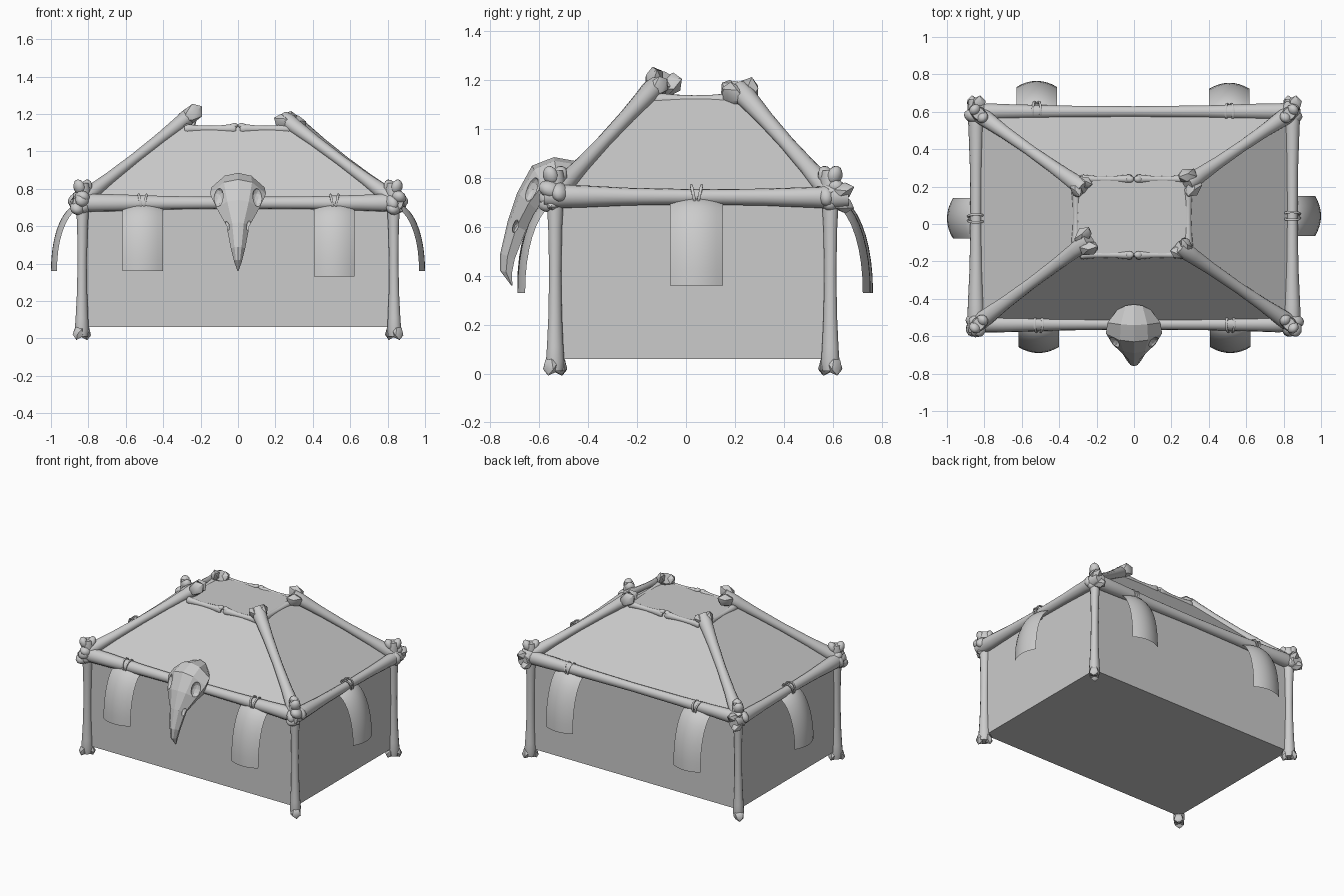
import bpy, bmesh, math
from mathutils import Vector, Matrix

if "Cube" in bpy.data.objects:
    bpy.data.objects.remove(bpy.data.objects["Cube"])


def finish(name, bm, angle=None):
    bmesh.ops.recalc_face_normals(bm, faces=bm.faces)
    me = bpy.data.meshes.new(name)
    bm.to_mesh(me)
    bm.free()
    ob = bpy.data.objects.new(name, me)
    bpy.context.collection.objects.link(ob)
    if angle:
        bpy.ops.object.select_all(action='DESELECT')
        ob.select_set(True)
        bpy.context.view_layer.objects.active = ob
        bpy.ops.object.shade_smooth_by_angle(angle=math.radians(angle))
    return ob


def loft(bm, rings, close=True, caps=True):
    vs = [[bm.verts.new(p) for p in r] for r in rings]
    n = len(vs[0])
    for a, b in zip(vs, vs[1:]):
        for i in range(n if close else n - 1):
            j = (i + 1) % n
            bm.faces.new((a[i], a[j], b[j], b[i]))
    if caps:
        bm.faces.new(vs[0])
        bm.faces.new(vs[-1])


def bone(name, p0, p1, r, side=(1, 0, 0), knob=(1.0, 1.0)):
    """Shaft flaring to a two-lobed knuckle at each end (rounded first, faceted second)."""
    p0, p1 = Vector(p0), Vector(p1)
    d = (p1 - p0).normalized()
    s = Vector(side)
    s = (s - d * s.dot(d)).normalized()
    u = d.cross(s)
    bm = bmesh.new()
    rings = []
    for t, k in ((0, .95), (.04, 1.15), (.12, 1.08), (.28, .85), (.5, .74),
                 (.72, .82), (.88, 1.0), (.95, 1.12), (1, .95)):
        c = p0.lerp(p1, t)
        rings.append([c + r * k * (s * math.cos(a) + u * .92 * math.sin(a))
                      for a in (i * math.tau / 12 for i in range(12))])
    loft(bm, rings)
    rot = Matrix((s, u, d)).transposed().to_4x4()
    for end, sign, sub, k in ((p0, 1, 2, knob[0]), (p1, -1, 1, knob[1])):
        for q in (-1, 1):
            m = Matrix.Translation(end + s * q * r * .72 * k + d * sign * r * .6) @ rot
            m = m @ Matrix.Rotation(q * -sign * .35, 4, 'Y') @ Matrix.Diagonal((.8 * k, .95 * k, 1.2 * k, 1))
            bmesh.ops.create_icosphere(bm, subdivisions=sub, radius=r, matrix=m)
    return finish(name, bm, 40)


# Tent body: walls and truncated hip roof in one closed shell
def rect(x0, x1, y0, y1, z):
    return [(x0, y0, z), (x1, y0, z), (x1, y1, z), (x0, y1, z)]


bm = bmesh.new()
loft(bm, [rect(-.83, .83, -.53, .585, .06), rect(-.83, .83, -.53, .585, .73),
          rect(-.31, .29, -.16, .235, 1.135)])
finish("tent_body", bm)

# Corner posts
for x in (-1, 1):
    for y, n in ((-.535, "front"), (.59, "back")):
        bone(f"{n}_post", (x * .83, y, .83), (x * .835, y, .01), .036, (1, x * (1 if y > 0 else -1), 0))

# Eave beams
bone("front_beam", (-.86, -.535, .725), (.86, -.535, .725), .043, (0, .4, 1))
bone("back_beam", (.86, .6, .73), (-.86, .6, .73), .043, (0, .4, 1))
for x in (-1, 1):
    bone("side_beam", (x * .845, -.58, .725), (x * .845, .665, .72), .043, (.5, 0, 1))

# Hip bones from each corner to the roof ring
for a, b, k in (((-.86, -.55, .72), (-.24, -.085, 1.205), 1.25),
                ((.86, -.55, .72), (.24, -.12, 1.18), 1.0),
                ((.86, .61, .72), (.285, .215, 1.165), 1.25),
                ((-.86, .61, .72), (-.27, .19, 1.165), 1.0)):
    bone("hip_bone", a, b, .042, (-a[1], a[0], .4), (1, k))

# Small bones around the roof opening
for y in (-.165, .24):
    for x in (-1, 1):
        bone("ring_bone", (x * .01, y, 1.12), (x * .285, y, 1.12), .023, (0, 0, 1), (.9, .8))
for x, y0, y1 in ((-.31, -.12, .19), (.29, -.14, .2)):
    bone("ring_side_bone", (x, y0, 1.12), (x, y1, 1.12), .024, (0, 0, 1), (.9, .8))


# Curved hanging flaps with a rope tie on the beam above
def flap(x, y, yaw, drop):
    # local frame: outward is -y, the beam axis is x
    m = Matrix.Translation((x, y, 0)) @ Matrix.Rotation(yaw, 4, 'Z')
    bm = bmesh.new()
    rows = []
    for i in range(11):
        a = i / 10 * math.pi / 2
        out = .155 * math.sin(a)
        z = drop + (.72 - drop) * math.cos(a) ** .95 if i < 10 else drop
        rows.append([m @ Vector((.108 * q, -out + .032 * q * q, z - .015 * q * q * (1 - i / 10)))
                     for q in (j / 4 - 1 for j in range(9))])
    loft(bm, rows, close=False, caps=False)
    finish("hanging_flap", bm, 40)
    for s in (-1, 1):
        bm = bmesh.new()
        rings = []
        for i in range(16):
            a = i * math.tau / 16
            rad = Vector((0, math.cos(a), math.sin(a)))
            c = Vector((s * (.012 + .009 * math.sin(a)), 0, .727)) + rad * .041
            rings.append([m @ (c + .007 * (rad * math.cos(b) + Vector((math.sin(b), 0, 0))))
                          for b in (k * math.tau / 6 for k in range(6))])
        loft(bm, rings + rings[:1], caps=False)
        bmesh.ops.remove_doubles(bm, verts=bm.verts, dist=1e-5)
        finish("rope_tie", bm, 60)


for x, y, yaw, drop in ((-.51, -.535, 0, .36), (.515, -.535, 0, .33),
                        (-.52, .61, math.pi, .33), (.51, .6, math.pi, .33),
                        (.845, .043, math.pi / 2, .36), (-.845, .03, -math.pi / 2, .36)):
    flap(x, y, yaw, drop)

# Beaked skull: ridge point (y, z), lower edge (y, z), half width
bm = bmesh.new()
rings = []
for ry, rz, ly, lz, w in ((-.43, .865, -.49, .75, .09), (-.54, .885, -.515, .73, .142),
                          (-.63, .85, -.54, .695, .15), (-.69, .74, -.595, .655, .115),
                          (-.73, .62, -.655, .585, .062), (-.76, .49, -.70, .47, .038),
                          (-.76, .42, -.712, .41, .022), (-.715, .36, -.71, .36, .003)):
    half = [(k * w, ry + (ly - ry) * t, rz + (lz - rz) * t) for k, t in ((.5, .1), (1, .5), (.75, 1))]
    rings.append([(0, ry, rz)] + half + [(-x, y, z) for x, y, z in reversed(half)])
loft(bm, rings)
skull = finish("skull", bm)

# Eye sockets and nostrils cut from the skull
bm = bmesh.new()
for s in (-1, 1):
    for c, size in (((.108, -.635, .755), (.034, .03, .055)), ((.045, -.695, .605), (.03, .012, .032))):
        m = Matrix.Translation((s * c[0], c[1], c[2])) @ Matrix.Rotation(-.35, 4, 'X')
        bmesh.ops.create_icosphere(bm, subdivisions=2, radius=1, matrix=m @ Matrix.Diagonal((*size, 1)))
cutter = finish("socket_cutter", bm)
cutter.hide_render = True
cutter.hide_viewport = True
mod = skull.modifiers.new("sockets", 'BOOLEAN')
mod.operation = 'DIFFERENCE'
mod.solver = 'EXACT'
mod.object = cutter
